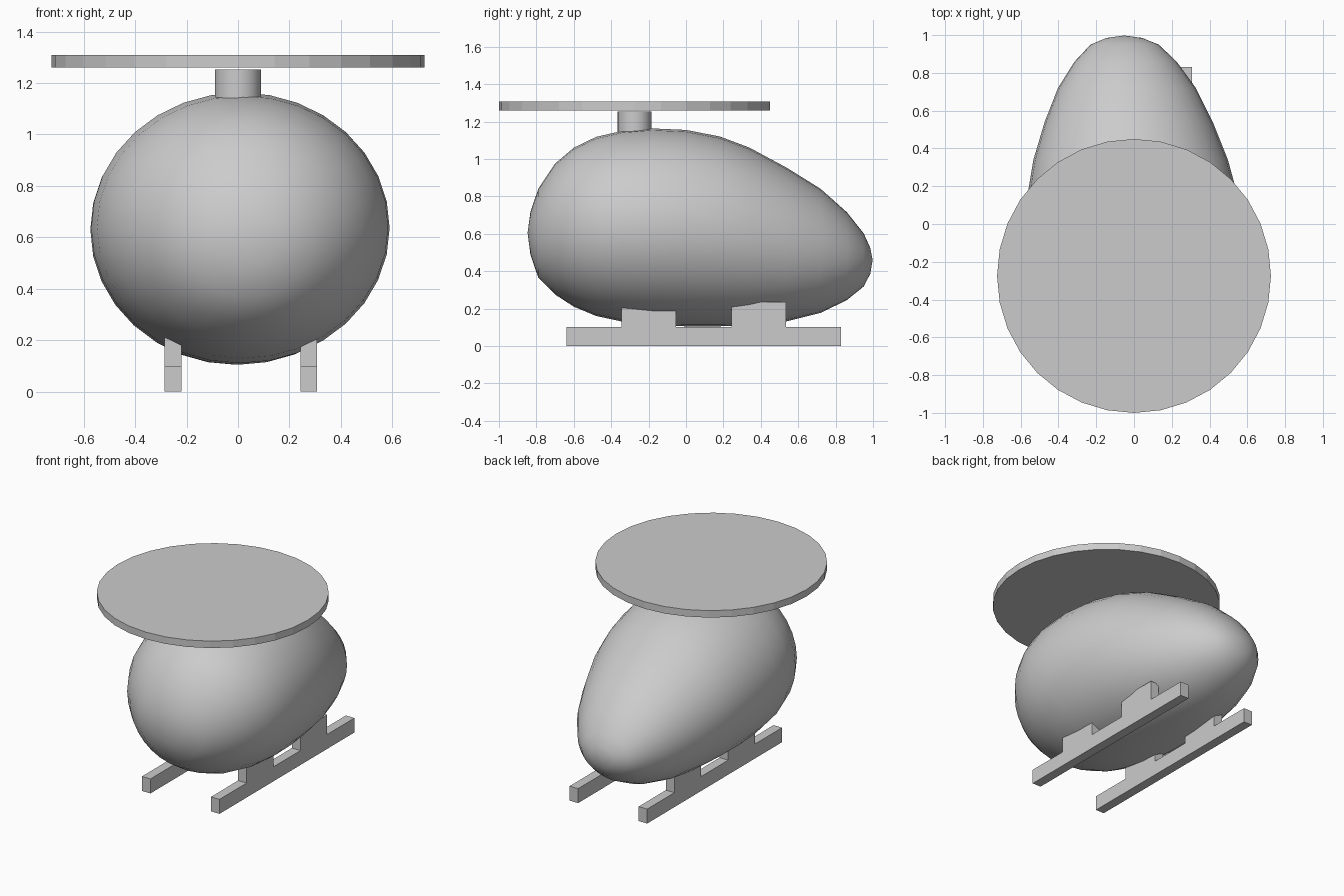
import bpy, bmesh
from math import sin, cos, pi

if "Cube" in bpy.data.objects:
    bpy.data.objects.remove(bpy.data.objects["Cube"])


def smooth(obj):
    bpy.ops.object.select_all(action='DESELECT')
    obj.select_set(True)
    bpy.context.view_layer.objects.active = obj
    bpy.ops.object.shade_smooth_by_angle(angle=0.6)


def box(name, x, y, z):
    bpy.ops.mesh.primitive_cube_add(size=1, location=(sum(x) / 2, sum(y) / 2, sum(z) / 2))
    obj = bpy.context.object
    obj.name = name
    obj.scale = (x[1] - x[0], y[1] - y[0], z[1] - z[0])
    bpy.ops.object.transform_apply(location=False, rotation=False, scale=True)


def cylinder(name, radius, y, z):
    bpy.ops.mesh.primitive_cylinder_add(vertices=32, radius=radius, depth=z[1] - z[0],
                                        location=(0, y, sum(z) / 2))
    bpy.context.object.name = name
    return bpy.context.object


# Egg-shaped body: rings along y as (y, top z, bottom z, half width)
RINGS = [
    (-0.832, 0.715, 0.49, 0.13), (-0.79, 0.84, 0.365, 0.25), (-0.70, 0.975, 0.275, 0.37),
    (-0.60, 1.06, 0.21, 0.457), (-0.48, 1.118, 0.16, 0.524), (-0.34, 1.15, 0.13, 0.566),
    (-0.18, 1.163, 0.111, 0.58), (0.0, 1.155, 0.105, 0.574), (0.18, 1.12, 0.105, 0.55),
    (0.34, 1.06, 0.112, 0.515), (0.54, 0.952, 0.132, 0.445), (0.72, 0.84, 0.177, 0.365),
    (0.86, 0.715, 0.245, 0.27), (0.95, 0.602, 0.318, 0.18), (0.985, 0.525, 0.385, 0.095),
]
YAW = -0.052   # the tail leans slightly to one side
SIDES = 32
bm = bmesh.new()
loops = []
for y, top, bottom, w in RINGS:
    zc, h = (top + bottom) / 2, (top - bottom) / 2
    loops.append([bm.verts.new((YAW * y + w * sin(2 * pi * i / SIDES), y,
                                zc + h * cos(2 * pi * i / SIDES))) for i in range(SIDES)])
front = bm.verts.new((-YAW * 0.85, -0.847, 0.605))
back = bm.verts.new((YAW, 0.998, 0.46))
for i in range(SIDES):
    j = (i + 1) % SIDES
    for a, b in zip(loops, loops[1:]):
        bm.faces.new((a[i], a[j], b[j], b[i]))
    bm.faces.new((front, loops[0][j], loops[0][i]))
    bm.faces.new((back, loops[-1][i], loops[-1][j]))
bmesh.ops.recalc_face_normals(bm, faces=bm.faces)
mesh = bpy.data.meshes.new("body")
bm.to_mesh(mesh)
bm.free()
body = bpy.data.objects.new("body", mesh)
bpy.context.collection.objects.link(body)
smooth(body)

# Mast and spinning rotor disc
smooth(cylinder("mast", 0.09, -0.275, (1.09, 1.253)))
cylinder("rotor_disc", 0.725, -0.275, (1.26, 1.308))

# Landing skids with two struts each
for side, x in (("left", (-0.285, -0.22)), ("right", (0.242, 0.307))):
    box(side + "_skid", x, (-0.64, 0.83), (0, 0.1))
    box(side + "_front_strut", x, (-0.345, -0.053), (0.1, 0.235))
    box(side + "_back_strut", x, (0.242, 0.534), (0.1, 0.235))
